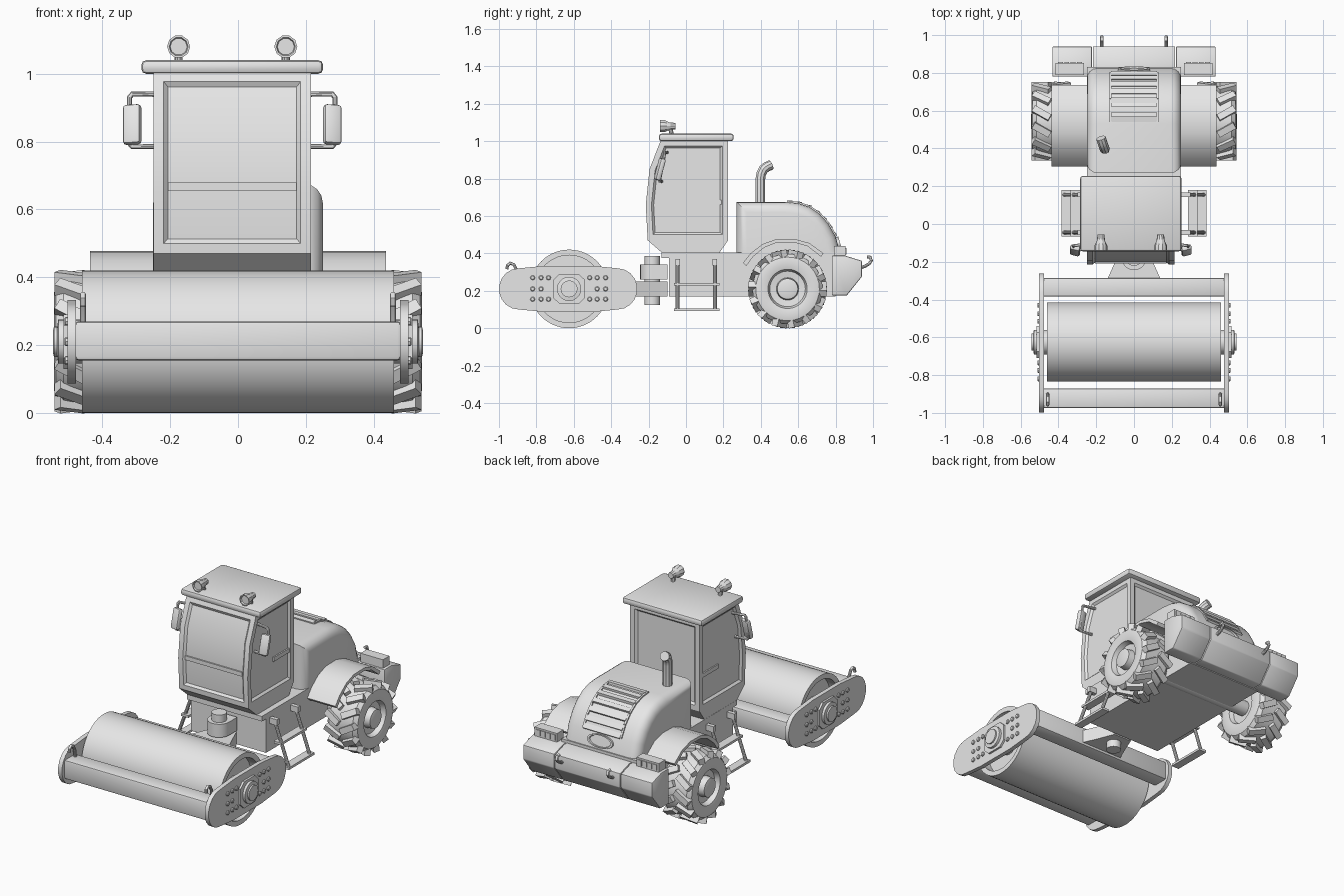
import bpy, bmesh, math
from mathutils import Matrix, Vector

if "Cube" in bpy.data.objects:
    bpy.data.objects.remove(bpy.data.objects["Cube"])

grey = bpy.data.materials.new("light_grey")
grey.diffuse_color = (0.8, 0.8, 0.8, 1)
grey.use_nodes = True
grey.node_tree.nodes["Principled BSDF"].inputs["Base Color"].default_value = grey.diffuse_color
CAB_X = -0.017  # the cab sits slightly left of centre


def finish(name, bm, mirror=False, loc_x=0.0):
    bmesh.ops.recalc_face_normals(bm, faces=bm.faces)
    me = bpy.data.meshes.new(name)
    bm.to_mesh(me)
    bm.free()
    return add(name, me, mirror, loc_x)


def add(name, me, mirror=False, loc_x=0.0):
    me.materials.clear()
    me.materials.append(grey)
    ob = bpy.data.objects.new(name, me)
    ob.location.x = loc_x
    bpy.context.collection.objects.link(ob)
    if mirror:
        m = ob.modifiers.new("mirror", 'MIRROR')
        m.use_mirror_merge = False
    return ob


def bevel(bm, width, seg=2, pick=lambda e: True):
    edges = [e for e in bm.edges if e.calc_face_angle(0) > 0.5 and pick(e)]
    bmesh.ops.bevel(bm, geom=edges, offset=width, segments=seg, profile=0.5, affect='EDGES')


def add_box(bm, lo, hi, rot=None):
    lo, hi = Vector(lo), Vector(hi)
    m = Matrix.Translation((lo + hi) / 2) @ (rot or Matrix()) @ Matrix.Diagonal((*(hi - lo), 1))
    bmesh.ops.create_cube(bm, size=1, matrix=m)


def box(name, lo, hi, bev=0, rot=None, **kw):
    bm = bmesh.new()
    add_box(bm, lo, hi, rot)
    if bev:
        bevel(bm, bev)
    return finish(name, bm, **kw)


def prism_bm(pts, x0, x1, axis='X'):
    """Extrude a (y, z) outline along x, or an (x, y) outline along z."""
    bm = bmesh.new()
    f = bm.faces.new([bm.verts.new((x0, a, b) if axis == 'X' else (a, b, x0)) for a, b in pts])
    ext = bmesh.ops.extrude_face_region(bm, geom=[f])['geom']
    d = (x1 - x0, 0, 0) if axis == 'X' else (0, 0, x1 - x0)
    bmesh.ops.translate(bm, vec=d, verts=[v for v in ext if isinstance(v, bmesh.types.BMVert)])
    bmesh.ops.recalc_face_normals(bm, faces=bm.faces)
    return bm


def prism(name, pts, x0, x1, axis='X', bev=0, **kw):
    bm = prism_bm(pts, x0, x1, axis)
    if bev:
        bevel(bm, bev)
    return finish(name, bm, **kw)


def lathe_bm(profile, centre, axis='X', seg=32):
    """Spin (radius, height) points around the axis."""
    bm = bmesh.new()
    vs = [bm.verts.new((r, 0, h)) for r, h in profile]
    es = [bm.edges.new(p) for p in zip(vs, vs[1:])]
    bmesh.ops.spin(bm, geom=vs + es, axis=(0, 0, 1), cent=(0, 0, 0), angle=math.tau, steps=seg)
    bmesh.ops.remove_doubles(bm, verts=bm.verts, dist=1e-5)
    rot = {'X': Matrix.Rotation(math.pi / 2, 4, 'Y'), 'Y': Matrix.Rotation(math.pi / 2, 4, 'X'),
           'Z': Matrix()}[axis]
    bmesh.ops.transform(bm, matrix=Matrix.Translation(centre) @ rot, verts=bm.verts)
    return bm


def lathe(name, profile, centre, axis='X', seg=32, **kw):
    return finish(name, lathe_bm(profile, centre, axis, seg), **kw)


def tube(name, pts, r, cyclic=False, **kw):
    cu = bpy.data.curves.new("path", 'CURVE')
    cu.dimensions, cu.bevel_depth, cu.bevel_resolution, cu.use_fill_caps = '3D', r, 3, True
    sp = cu.splines.new('POLY')
    sp.points.add(len(pts) - 1)
    for p, c in zip(sp.points, pts):
        p.co = (*c, 1)
    sp.use_cyclic_u = cyclic
    tmp = bpy.data.objects.new("path", cu)
    bpy.context.collection.objects.link(tmp)
    me = bpy.data.meshes.new_from_object(tmp.evaluated_get(bpy.context.evaluated_depsgraph_get()))
    bpy.data.objects.remove(tmp)
    me.name = name
    return add(name, me, **kw)


# Roller drum with recessed ends
DY, DZ = -0.625, 0.21
lathe("drum", [(0, -0.40), (0.18, -0.40), (0.18, -0.46), (0.21, -0.46), (0.21, 0.46),
               (0.18, 0.46), (0.18, 0.40), (0, 0.40)], (0, DY, DZ), seg=56)
# Drum frame: side plates, cross beams, hubs, bolts, hooks
ends = []
for cy, a0 in ((-0.895, 90), (-0.365, -90)):
    ends += [(cy + 0.105 * math.cos(math.radians(a0 + t)), DZ + 0.11 * math.sin(math.radians(a0 + t)))
             for t in range(0, 181, 20)]
ends = ends[:10] + [(DY - 0.13, 0.087), (DY + 0.13, 0.087)] + ends[10:] + [(DY + 0.13, 0.333), (DY - 0.13, 0.333)]
prism("drum_side_plate", ends, 0.477, 0.503, mirror=True)
box("front_beam", (-0.48, -0.975, 0.155), (0.48, -0.87, 0.27), 0.01)
box("rear_beam", (-0.48, -0.385, 0.155), (0.48, -0.285, 0.27), 0.01)
prism("hub_plate", [(DY + a * 0.085, DZ + b * 0.08) for a, b in
                    ((-1, -.6), (-.6, -1), (.6, -1), (1, -.6), (1, .6), (.6, 1), (-.6, 1), (-1, .6))],
      0.50, 0.515, mirror=True)
lathe("drum_hub", [(0, 0.39), (0.065, 0.39), (0.065, 0.53), (0.045, 0.533), (0.045, 0.542), (0, 0.542)],
      (0, DY, DZ), seg=20, mirror=True)
bolts = [(DY + s * y, z) for s in (-1, 1) for y in (0.11, 0.15, 0.195) for z in (0.155, 0.21, 0.27)
         if not (y == 0.11 and z == 0.21)]
for y, z in bolts:
    lathe("plate_bolt", [(0.013, 0.50), (0.013, 0.508), (0.009, 0.512), (0, 0.512)], (0, y, z), seg=8, mirror=True)
tube("front_hook", [(0.457, -0.90, 0.26), (0.457, -0.905, 0.31), (0.457, -0.92, 0.34), (0.457, -0.94, 0.348),
                    (0.457, -0.955, 0.335), (0.457, -0.957, 0.315)], 0.009, mirror=True)

# Articulated joint
prism("yoke", [(-0.14, -0.29), (0.14, -0.29), (0.10, -0.20), (0.06, -0.10), (-0.06, -0.10), (-0.10, -0.20)],
      0.17, 0.25, 'Z')
lathe("pivot_post", [(0, 0.125), (0.042, 0.125), (0.042, 0.385), (0, 0.385)], (0, -0.18, 0), 'Z', 24)
lathe("pivot_collar", [(0, 0.26), (0.065, 0.26), (0.065, 0.34), (0, 0.34)], (0, -0.18, 0), 'Z', 24)
box("pivot_bracket", (-0.065, -0.18, 0.26), (0.065, -0.10, 0.34))

# Rear chassis
box("chassis", (-0.25, -0.09, 0.17), (0.25, 0.80, 0.38))
box("deck", (-0.25, -0.13, 0.375), (0.25, 0.83, 0.405))
lathe("axle", [(0, -0.36), (0.045, -0.36), (0.045, 0.36), (0, 0.36)], (0, 0.543, 0.21), seg=16)

# Cab shell with recessed panes
bm = prism_bm([(-0.13, 0.405), (-0.205, 0.47), (-0.215, 0.66), (-0.195, 0.85), (-0.135, 1.005),
               (0.225, 1.005), (0.225, 0.47), (0.18, 0.405)], -0.232, 0.232)
bmesh.ops.bisect_plane(bm, geom=bm.verts[:] + bm.edges[:] + bm.faces[:], plane_co=(0, 0, 0.47), plane_no=(0, 0, 1))
for d in (Vector((0, -1, 0)), Vector((0, 1, 0)), Vector((-1, 0, 0)), Vector((1, 0, 0))):
    pane = [f for f in bm.faces if f.normal.dot(d) > 0.85 and f.calc_center_median().z > 0.48
            and f.calc_area() > 0.03]
    bmesh.ops.inset_region(bm, faces=pane, thickness=0.03, use_even_offset=True)
    bmesh.ops.inset_region(bm, faces=pane, thickness=0.012, depth=-0.012, use_even_offset=True)
finish("cab", bm, loc_x=CAB_X)
box("roof", (-0.268, -0.145, 1.0), (0.268, 0.255, 1.04), 0.014, loc_x=CAB_X)
box("windscreen_bar", (-0.19, -0.209, 0.655), (0.19, -0.2, 0.68), loc_x=CAB_X)
box("door_handle", (0.215, 0.04, 0.66), (0.228, 0.19, 0.685), mirror=True, loc_x=CAB_X)

# Mirrors on bent rails
tube("mirror_rail", [(0.22, -0.13, 0.785), (0.295, -0.14, 0.785), (0.303, -0.14, 0.795), (0.303, -0.115, 0.93),
                     (0.295, -0.115, 0.94), (0.22, -0.10, 0.94)], 0.008, mirror=True, loc_x=CAB_X)
box("mirror", (0.268, -0.155, 0.79), (0.322, -0.125, 0.91), 0.01,
    Matrix.Rotation(math.radians(-15), 4, 'X') @ Matrix.Rotation(math.radians(15), 4, 'Z'),
    mirror=True, loc_x=CAB_X)
# Roof work lights
lathe("work_light", [(0, 0.055), (0.018, 0.055), (0.022, 0.09), (0.034, 0.115), (0.034, 0.14), (0.028, 0.14),
                     (0.025, 0.132), (0, 0.132)], (0.158, 0, 1.08), 'Y', 10, mirror=True, loc_x=CAB_X)
tube("light_stem", [(0.158, -0.075, 1.03), (0.158, -0.085, 1.075)], 0.012, mirror=True, loc_x=CAB_X)

# Engine hood
hood = [(0.27, 0.675), (0.53, 0.675), (0.60, 0.668), (0.66, 0.648), (0.715, 0.61), (0.76, 0.56),
        (0.80, 0.49), (0.825, 0.40)]
bm = prism_bm([(0.27, 0.40)] + hood, -0.25, 0.25)
bevel(bm, 0.055, 4, lambda e: abs(e.verts[0].co.x - e.verts[1].co.x) < 1e-4
      and max(v.co.z for v in e.verts) > 0.41)
finish("hood", bm)


def on_hood(y):
    for (y0, z0), (y1, z1) in zip(hood, hood[1:]):
        if y <= y1:
            t = (y - y0) / (y1 - y0)
            return z0 + t * (z1 - z0), math.atan2(z1 - z0, y1 - y0)


# Louvres and oval vent
for y in (0.555, 0.605, 0.655, 0.70, 0.738, 0.77, 0.793):
    z, a = on_hood(y)
    box("louvre_slat", (-0.122, y - 0.015, z - 0.008), (0.122, y + 0.015, z + 0.010), 0,
        Matrix.Rotation(a + 0.2, 4, 'X'))
for s in (-1, 1):
    for y0, y1 in ((0.54, 0.60), (0.60, 0.66), (0.66, 0.715), (0.715, 0.76), (0.76, 0.80)):
        z, a = on_hood((y0 + y1) / 2)
        h = (y1 - y0) / math.cos(a) / 2
        m = (y0 + y1) / 2
        box("louvre_frame", (s * 0.125 - 0.006, m - h, z - 0.005), (s * 0.125 + 0.006, m + h, z + 0.008), 0,
            Matrix.Rotation(a, 4, 'X'))
bm = lathe_bm([(0, -0.01), (1, -0.01), (1, 0.012), (0.85, 0.012), (0.8, 0.004), (0, 0.004)], (0, 0, 0), 'Z', 28)
bmesh.ops.transform(bm, matrix=Matrix.Translation((0, 0.813, 0.45)) @ Matrix.Rotation(math.radians(-75), 4, 'X')
                    @ Matrix.Diagonal((0.085, 0.038, 1, 1)), verts=bm.verts)
finish("oval_vent", bm)

# Exhaust
tube("exhaust", [(-0.155, 0.398, 0.66), (-0.155, 0.398, 0.80), (-0.157, 0.402, 0.825), (-0.161, 0.413, 0.848),
                 (-0.167, 0.43, 0.862), (-0.175, 0.455, 0.873)], 0.027)

# Rear wheels with angled lugs
WY, WZ = 0.543, 0.21
tyre = [(0, 0.36), (0.09, 0.36), (0.10, 0.335), (0.14, 0.33), (0.17, 0.338), (0.188, 0.36), (0.188, 0.515),
        (0.17, 0.537), (0.14, 0.543), (0.105, 0.535), (0.095, 0.505), (0.06, 0.50), (0.055, 0.54), (0.035, 0.545),
        (0, 0.545)]
lathe("wheel", tyre, (0, WY, WZ), seg=32, mirror=True)
bm = bmesh.new()
for k in range(28):
    s = 1 if k % 2 else -1
    m = (Matrix.Translation((0, WY, WZ)) @ Matrix.Rotation(math.tau * k / 28, 4, 'X')
         @ Matrix.Translation((0.4375 + s * 0.052, 0, 0.188)) @ Matrix.Rotation(s * math.radians(30), 4, 'Z')
         @ Matrix.Diagonal((0.10, 0.036, 0.040, 1)))
    bmesh.ops.create_cube(bm, size=1, matrix=m)
finish("tyre_lugs", bm, mirror=True)

# Fenders
arc = [(0.305, 0.35), (0.345, 0.40), (0.41, 0.45), (0.48, 0.475), (0.58, 0.477), (0.66, 0.455), (0.735, 0.40)]
inner = [(WY + (y - WY) * 0.93, z - 0.018) for y, z in reversed(arc)]
prism("fender", arc + inner, 0.24, 0.437, mirror=True)

# Rear bumper, light boxes, tow hooks
bump = [(0.78, 0.175), (0.86, 0.175), (0.94, 0.275), (0.94, 0.36), (0.85, 0.388), (0.78, 0.388)]
prism("bumper_centre", bump, -0.218, 0.218, bev=0.004)
prism("bumper_end", bump, 0.222, 0.432, bev=0.006, mirror=True)
box("rear_light_box", (0.265, 0.79, 0.38), (0.415, 0.852, 0.44), mirror=True)
for i in range(4):
    x = 0.275 + i * 0.034
    box("rear_lamp", (x, 0.85, 0.395), (x + 0.026, 0.857, 0.43), mirror=True)
tube("tow_hook", [(0.17, 0.92, 0.32), (0.17, 0.955, 0.33), (0.17, 0.98, 0.345), (0.17, 0.991, 0.362),
                  (0.17, 0.985, 0.38), (0.17, 0.968, 0.38)], 0.009, mirror=True)

# Access steps
for y in (-0.045, 0.155):
    prism("step_side", [(0.25, y - 0.012), (0.30, y - 0.012), (0.30, y + 0.012), (0.25, y + 0.012)],
          0.335, 0.37, 'Z', mirror=True)
    tube("step_rail", [(0.275, y, 0.36), (0.37, y, 0.10)], 0.01, mirror=True)
for x, z in ((0.335, 0.092), (0.285, 0.228)):
    box("step_tread", (x, -0.065, z), (x + 0.05, 0.18, z + 0.014), mirror=True)

bpy.ops.object.select_all(action='SELECT')
bpy.context.view_layer.objects.active = bpy.data.objects["drum"]
bpy.ops.object.shade_smooth_by_angle(angle=math.radians(32))
